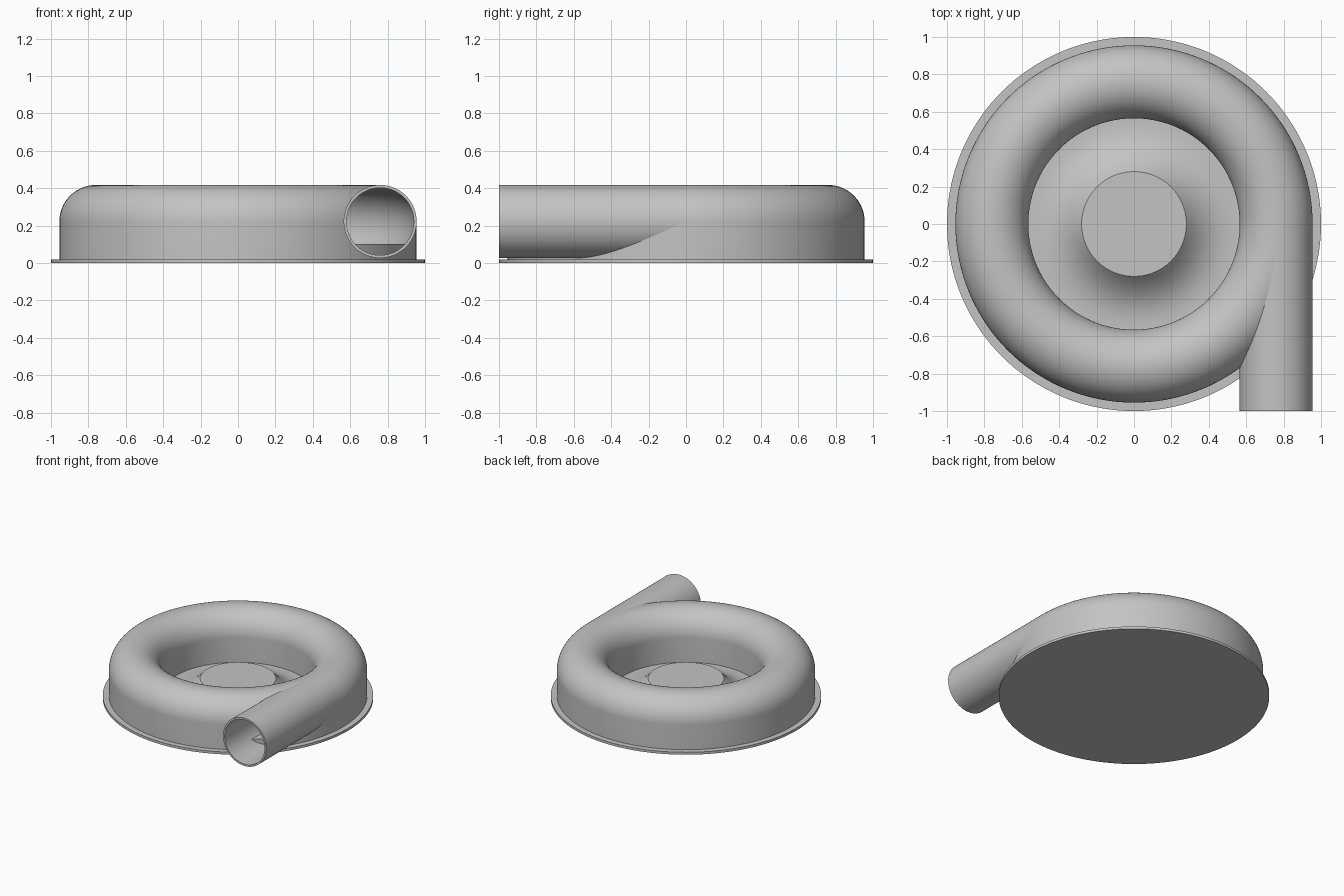
import bpy, bmesh
from math import sin, cos, pi, radians, sqrt, asin

if "Cube" in bpy.data.objects:
    bpy.data.objects.remove(bpy.data.objects["Cube"])

GREY = (0.55, 0.55, 0.55, 1)
mat = bpy.data.materials.new("plain grey")
mat.use_nodes = True
mat.diffuse_color = GREY
mat.node_tree.nodes["Principled BSDF"].inputs["Base Color"].default_value = GREY

# Shared dimensions
RING, MID, TUBE, BORE = 0.76, 0.222, 0.195, 0.18
BASE, SHELF = 0.02, 0.1


def finish(name, bm):
    bmesh.ops.remove_doubles(bm, verts=bm.verts, dist=1e-5)
    bmesh.ops.recalc_face_normals(bm, faces=bm.faces)
    mesh = bpy.data.meshes.new(name)
    bm.to_mesh(mesh)
    bm.free()
    mesh.materials.append(mat)
    obj = bpy.data.objects.new(name, mesh)
    bpy.context.collection.objects.link(obj)
    return obj


def activate(obj):
    bpy.ops.object.select_all(action='DESELECT')
    obj.select_set(True)
    bpy.context.view_layer.objects.active = obj


def smooth(obj):
    activate(obj)
    bpy.ops.object.shade_smooth_by_angle(angle=radians(30))


def lathe(name, profile, closed=True, steps=144):
    """Spin an (r, z) profile around the z axis."""
    bm = bmesh.new()
    vs = [bm.verts.new((r, 0, z)) for r, z in profile]
    pairs = list(zip(vs, vs[1:])) + ([(vs[-1], vs[0])] if closed else [])
    edges = [bm.edges.new(p) for p in pairs]
    bmesh.ops.spin(bm, geom=vs + edges, cent=(0, 0, 0), axis=(0, 0, 1),
                   angle=2 * pi, steps=steps, use_merge=False)
    return finish(name, bm)


def arc(radius, start, end, n=48):
    return [(RING + radius * cos(start + (end - start) * i / n),
             MID + radius * sin(start + (end - start) * i / n)) for i in range(n + 1)]


def clipped_circle(radius, floor):
    a = asin((floor - MID) / radius)
    return arc(radius, a, pi - a)


# Flat round base plate
base = lathe("base_plate", [(0, 0), (1, 0), (1, BASE), (0, BASE)], closed=False)

# Central hub with a concave flare down to the floor
flare = [(0.28 + 0.285 * i / 24, 0.025 + 0.133 * (1 - i / 24) ** 2.5) for i in range(25)]
hub = lathe("centre_hub", [(0, 0.158)] + flare + [(0.57, 0.01), (0, 0.01)], closed=False)

# Ring-shaped housing with a rounded top
housing = lathe("ring_housing",
                [(RING + TUBE, 0.01)] + arc(TUBE, 0, pi) + [(RING - TUBE, 0.01)])

# Cutters: ring channel and the opening into the outlet
channel = lathe("channel_cutter", clipped_circle(BORE, SHELF))
bm = bmesh.new()
face = bm.faces.new([bm.verts.new((x, 0, z))
                     for x, z in clipped_circle(BORE + 0.007, SHELF + 0.001)])
ext = bmesh.ops.extrude_face_region(bm, geom=[face])
bmesh.ops.translate(bm, vec=(0, -1.1, 0),
                    verts=[g for g in ext["geom"] if isinstance(g, bmesh.types.BMVert)])
opening = finish("opening_cutter", bm)

for cutter in (channel, opening):
    cutter.hide_render = True
    mod = housing.modifiers.new("cut", 'BOOLEAN')
    mod.operation = 'DIFFERENCE'
    mod.solver = 'EXACT'
    mod.object = cutter
    activate(housing)
    bpy.ops.object.modifier_apply(modifier=mod.name)
    bpy.data.objects.remove(cutter)

# Straight hollow outlet pipe leaving the ring at a tangent
pipe = lathe("outlet_pipe", [(BORE, 0), (TUBE, 0), (TUBE, 1), (BORE, 1)], steps=96)
pipe.rotation_euler.x = pi / 2
pipe.location = (RING, 0, MID)

for part in (base, hub, housing, pipe):
    smooth(part)
